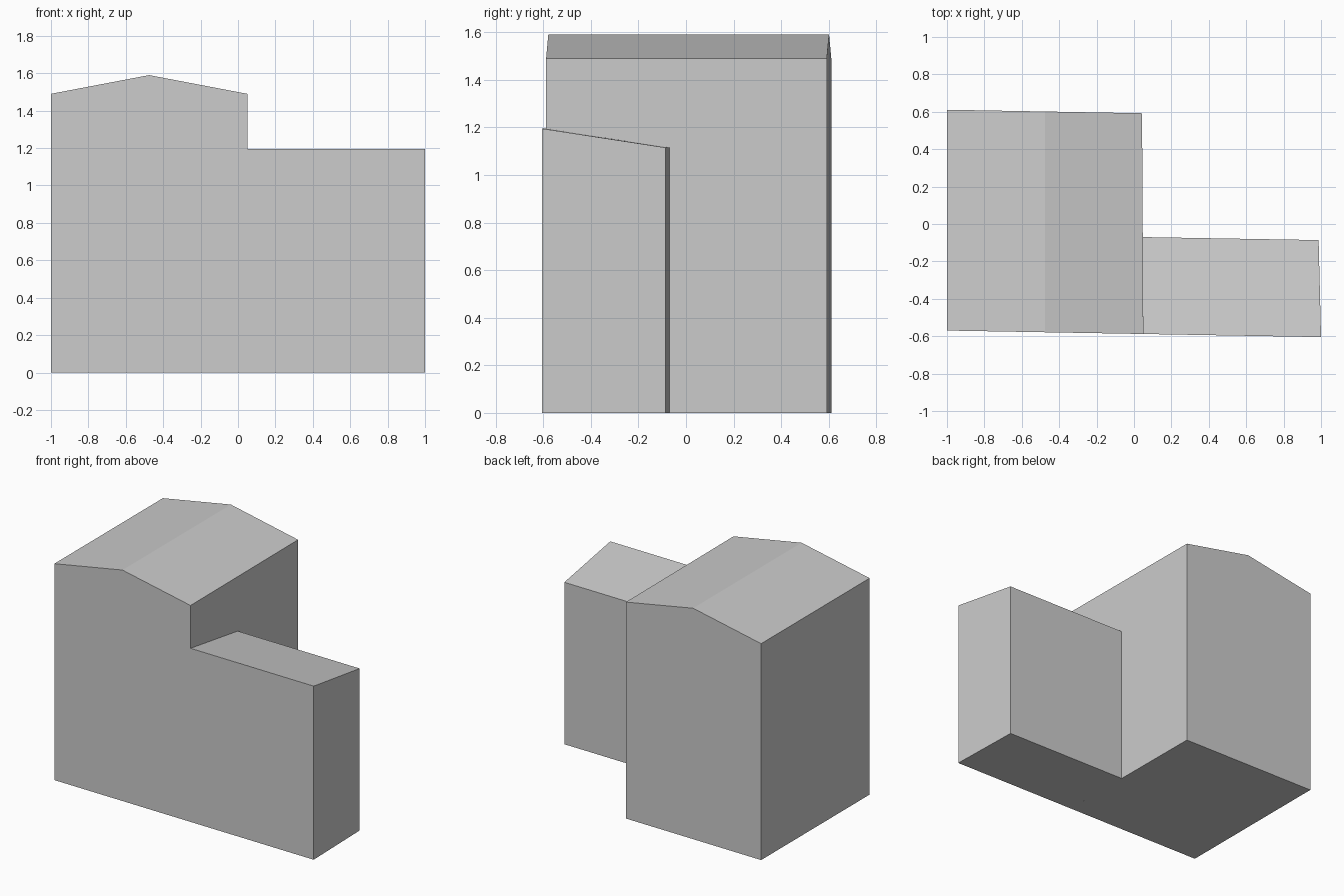
import bpy
import bmesh

cube = bpy.data.objects.get("Cube")
if cube:
    bpy.data.objects.remove(cube)

# One plain wall-and-roof colour
grey = bpy.data.materials.new("light grey")
grey.use_nodes = True
colour = (0.6, 0.6, 0.6, 1)
grey.diffuse_color = colour
grey.node_tree.nodes["Principled BSDF"].inputs["Base Color"].default_value = colour


def make_block(name, front, back, open_first_side=False):
    """Join a front outline to a matching back outline of (x, y, z) points."""
    bm = bmesh.new()
    a = [bm.verts.new(p) for p in front]
    b = [bm.verts.new(p) for p in back]
    bm.faces.new(a)
    bm.faces.new(list(reversed(b)))
    for i in range(len(a)):
        if open_first_side and i == len(a) - 1:
            continue  # side that meets the neighbouring block
        j = (i + 1) % len(a)
        bm.faces.new((a[j], a[i], b[i], b[j]))
    bmesh.ops.recalc_face_normals(bm, faces=bm.faces)
    mesh = bpy.data.meshes.new(name)
    bm.to_mesh(mesh)
    bm.free()
    mesh.materials.append(grey)
    obj = bpy.data.objects.new(name, mesh)
    bpy.context.collection.objects.link(obj)
    return obj


def front_y(x):
    """The front wall is one straight, slightly skewed line."""
    return -0.588 - 0.0175 * (x - 0.05)


def back_y(x):
    return 0.592 - 0.018 * (x - 0.045)


EAVE, RIDGE = 1.49, 1.59
LEFT, MID, RIGHT, RIGHT_BACK = -1.0, -0.475, 0.05, 0.043

# Main building with a shallow gable roof, ridge running front to back
make_block(
    "main_building",
    [(x, front_y(x), z) for x, z in
     ((LEFT, 0), (RIGHT, 0), (RIGHT, EAVE), (MID, RIDGE), (LEFT, EAVE))],
    [(x, back_y(x), z) for x, z in
     ((LEFT, 0), (RIGHT_BACK, 0), (RIGHT_BACK, EAVE), (MID, RIDGE), (LEFT, EAVE))],
)

# Lower side wing, its single-pitch roof falling to the back
HIGH, LOW = 1.195, 1.115
END, END_BACK, JOIN_BACK = 1.0, 0.987, 0.047
make_block(
    "side_wing",
    [(RIGHT, front_y(RIGHT), 0), (END, front_y(END), 0),
     (END, front_y(END), HIGH), (RIGHT, front_y(RIGHT), HIGH)],
    [(JOIN_BACK, -0.07, 0), (END_BACK, -0.086, 0),
     (END_BACK, -0.086, LOW), (JOIN_BACK, -0.07, LOW)],
    open_first_side=True,
)
